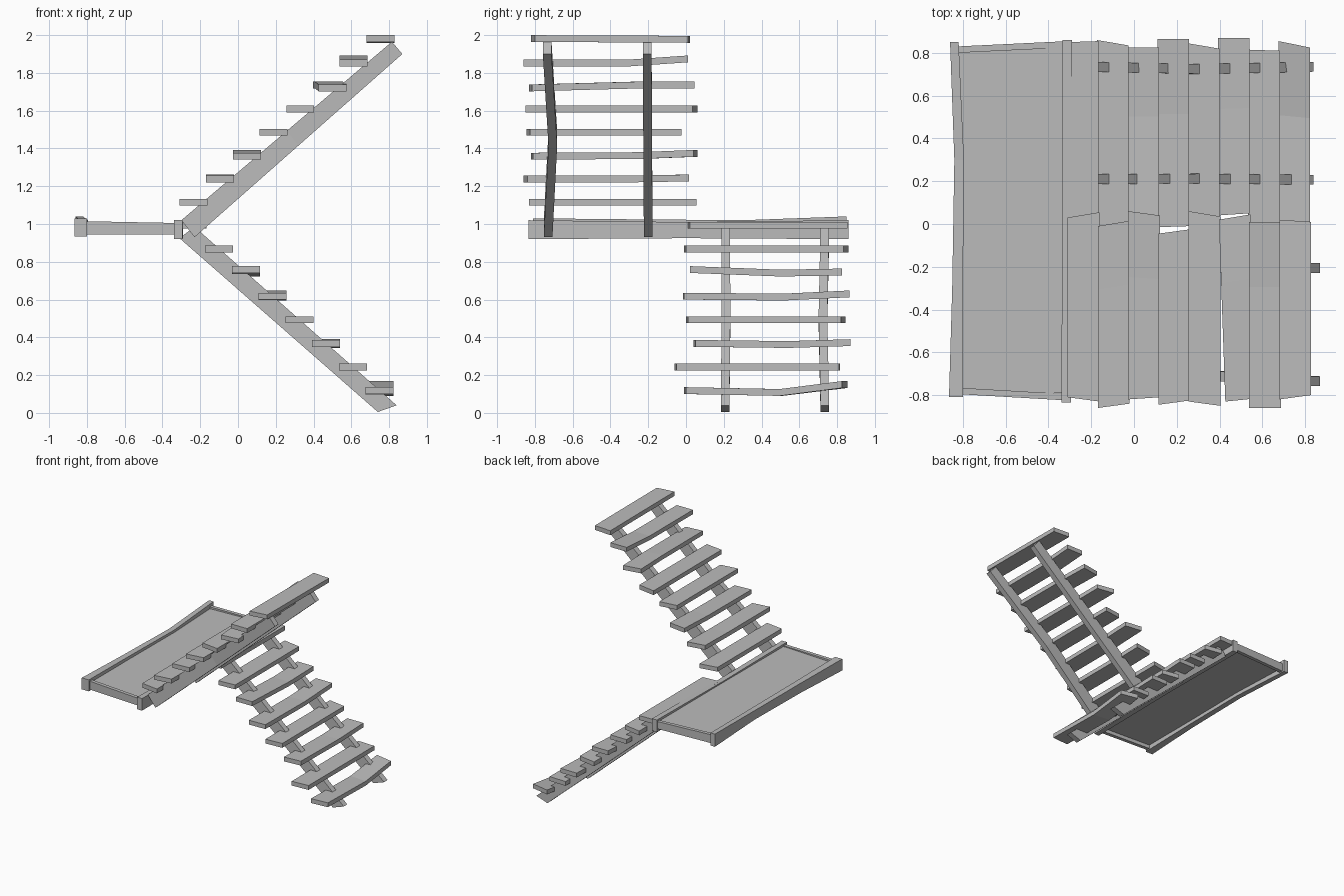
import bpy, bmesh

cube = bpy.data.objects.get("Cube")
if cube:
    bpy.data.objects.remove(cube, do_unlink=True)

wood = bpy.data.materials.new("weathered grey")
wood.use_nodes = True
GREY = (0.5, 0.5, 0.5, 1)
wood.diffuse_color = GREY
wood.node_tree.nodes["Principled BSDF"].inputs["Base Color"].default_value = GREY


def loft(name, sections):
    """Closed timber running through four-cornered sections."""
    bm = bmesh.new()
    rings = [[bm.verts.new(p) for p in s] for s in sections]
    for a, b in zip(rings, rings[1:]):
        for i in range(4):
            j = (i + 1) % 4
            bm.faces.new((a[i], a[j], b[j], b[i]))
    bm.faces.new(rings[0])
    bm.faces.new(rings[-1])
    bmesh.ops.recalc_face_normals(bm, faces=bm.faces)
    mesh = bpy.data.meshes.new(name)
    bm.to_mesh(mesh)
    bm.free()
    mesh.materials.append(wood)
    obj = bpy.data.objects.new(name, mesh)
    bpy.context.collection.objects.link(obj)


def rail(name, stations):
    """Timber along y; each station is y, x0, x1, z0, z1."""
    loft(name, [[(x0, y, z0), (x1, y, z0), (x1, y, z1), (x0, y, z1)]
                for y, x0, x1, z0, z1 in stations])


def tread(name, x, z, front, back, lift=(0, 0, 0), bend=0.6, lean=0, width=0.148):
    """Plank with skewed ends; lift raises its front, middle and back."""
    sections = []
    for t, dz in zip((0, bend, 1), lift):
        ya, yb = [front[i] + (back[i] - front[i]) * t for i in (0, 1)]
        xa, xb = x + lean * (1 - t), x + width + lean * (1 - t)
        lo, hi = z + dz - 0.018, z + dz + 0.018
        sections.append([(xa, ya, lo), (xb, yb, lo), (xb, yb, hi), (xa, ya, hi)])
    loft(name, sections)


def stringer(name, low, high, ys):
    """Sloping beam; low and high are the top and bottom (x, z) at each end."""
    sections = []
    for i, y in enumerate(ys):
        t = i / (len(ys) - 1)
        (xt, zt), (xb, zb) = [tuple(p + (q - p) * t for p, q in zip(a, b))
                              for a, b in zip(low, high)]
        sections.append([(xt, y - .023, zt), (xt, y + .023, zt),
                         (xb, y + .023, zb), (xb, y - .023, zb)])
    loft(name, sections)


# Upper flight, rising towards +x along the front half
upper = [
    ((-.81, -.83), (.03, .055), (0, 0, 0), 0),
    ((-.86, -.84), (-.01, .015), (0, 0, .005), 0),
    ((-.82, -.81), (.06, .04), (-.003, 0, .012), 0),
    ((-.845, -.825), (-.045, -.025), (0, 0, 0), 0),
    ((-.83, -.85), (.06, .035), (0, 0, 0), 0),
    ((-.83, -.815), (.02, .045), (-.012, .003, .004), .03),
    ((-.86, -.86), (.01, .01), (-.003, -.003, .018), 0),
    ((-.82, -.80), (.02, .01), (.002, 0, -.002), 0),
]
for i, (front, back, lift, lean) in enumerate(upper):
    tread(f"upper_tread_{i + 1}", -.31 + i * .1414, 1.115 + i * .1235,
          front, back, lift, .65, lean)
for side, ys in (("front", (-.73, -.705, -.735)), ("back", (-.2, -.203, -.205))):
    stringer(f"upper_stringer_{side}", ((-.3, 1.02), (-.23, .93)),
             ((.815, 1.965), (.87, 1.9)), ys)

# Lower flight, falling towards +x along the back half
lower = [
    ((.01, .02), (.85, .855), (0, 0, 0)),
    ((-.01, 0), (.86, .835), (0, 0, 0)),
    ((.02, .02), (.825, .825), (.016, -.003, .003)),
    ((-.015, -.01), (.865, .865), (0, -.005, .012)),
    ((0, .01), (.845, .82), (0, 0, 0)),
    ((.04, .05), (.87, .87), (0, -.006, .004)),
    ((-.06, -.05), (.815, .81), (0, 0, 0)),
    ((-.01, 0), (.855, .825), (0, -.01, .032)),
]
for i, (front, back, lift) in enumerate(lower):
    tread(f"lower_tread_{i + 1}", -.315 + i * .1415, .993 - i * .125,
          front, back, lift)
for side, ys in (("front", (.21, .212, .207)), ("back", (.735, .725, .735))):
    stringer(f"lower_stringer_{side}", ((-.23, .985), (-.31, .925)),
             ((.84, .04), (.74, .005)), ys)

# Landing deck with its four edge timbers
rail("landing_deck", [(-.79, -.82, -.31, .975, 1.0), (.83, -.82, -.31, .975, 1.0)])
rail("landing_outer_rail", [(-.81, -.865, -.8, .935, 1.03), (-.3, -.85, -.8, .945, 1.025),
                            (.3, -.84, -.795, .945, 1.02), (.85, -.86, -.82, .935, 1.04)])
rail("landing_inner_rail", [(-.835, -.34, -.295, .92, 1.02), (0, -.335, -.29, .925, 1.01),
                            (.86, -.335, -.29, .92, 1.02)])
for name, y_outer, y_inner, skew in (("front", -.795, -.765, -.03), ("back", .83, .80, .025)):
    loft(f"landing_{name}_rail",
         [[(x, y_outer + s, .945), (x, y_inner + s, .945),
           (x, y_inner + s, z), (x, y_outer + s, z)]
          for x, s, z in ((-.83, 0, 1.015), (-.31, skew, 1.005))])
